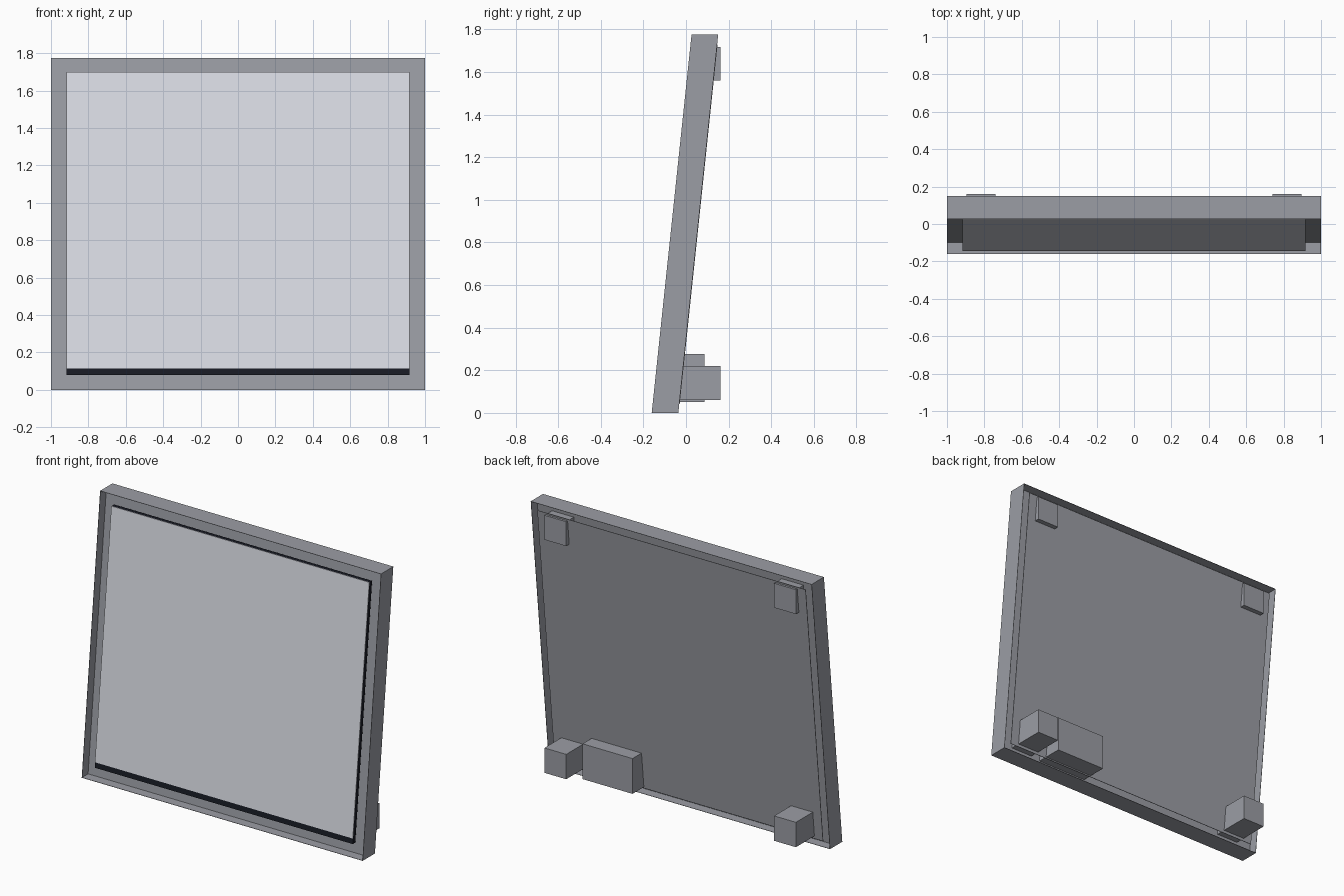
import bpy, bmesh

if "Cube" in bpy.data.objects:
    bpy.data.objects.remove(bpy.data.objects["Cube"])

HEIGHT = 1.775
SLOPE = 0.187 / HEIGHT      # backward lean of the sign
FRONT = -0.161              # y of the front edge at z = 0
DEPTH = 0.125


def material(name, rgb):
    m = bpy.data.materials.new(name)
    m.diffuse_color = (*rgb, 1)
    m.use_nodes = True
    m.node_tree.nodes["Principled BSDF"].inputs["Base Color"].default_value = m.diffuse_color
    return m


GREY = material("frame grey", (0.33, 0.34, 0.375))
LIGHT = material("panel light grey", (0.71, 0.73, 0.79))
BLACK = material("bezel black", (0.009, 0.011, 0.018))


def lean(z):
    return FRONT + SLOPE * z


def box(name, x, d, z, mat, back_y=None):
    """Leaning box; d = depth range behind the front plane.
    back_y makes the back face vertical at that y."""
    bm = bmesh.new()
    bmesh.ops.create_cube(bm, size=1)
    for v in bm.verts:
        i, j, k = (int(c > 0) for c in v.co)
        zz = z[k]
        y = back_y if (j and back_y is not None) else lean(zz) + d[j]
        v.co = (x[i], y, zz)
    mesh = bpy.data.meshes.new(name)
    bm.to_mesh(mesh)
    bm.free()
    mesh.materials.append(mat)
    ob = bpy.data.objects.new(name, mesh)
    bpy.context.collection.objects.link(ob)
    return ob


# Thin outer shell, open at front and back
T = 0.002
full = (0, DEPTH)
box("bottom_wall", (-1, 1), full, (0, T), GREY)
box("top_wall", (-1, 1), full, (HEIGHT - T, HEIGHT), GREY)
for side, x in (("left", (-1, -1 + T)), ("right", (1 - T, 1))):
    box(side + "_wall", x, full, (T, HEIGHT - T), GREY)

# Recessed middle board, and thin cover sheet flush with the back rim
box("middle_board", (-1 + T, 1 - T), (0.062, 0.064), (T, HEIGHT - T), GREY)
box("back_cover", (-0.955, 0.955), (0.124, 0.127), (0.042, 1.728), GREY)

# Black display body with light front panel, floating before the board
box("display_body", (-0.918, 0.918), (0.008, 0.034), (0.08, 1.699), BLACK)
box("display_panel", (-0.918, 0.918), (0.005, 0.008), (0.115, 1.70), LIGHT)

# Wall spacers at the four back corners
for side, x in (("left", (-0.895, -0.74)), ("right", (0.74, 0.895))):
    box(side + "_lower_spacer", x, (0.064, 0), (0.06, 0.22), GREY, 0.161)
    box(side + "_upper_spacer", x, (0.064, 0), (1.56, 1.717), GREY, 0.161)

# Power box beside the lower spacer
box("power_box", (0.32, 0.675), (0.064, 0), (0.05, 0.277), GREY, 0.087)
